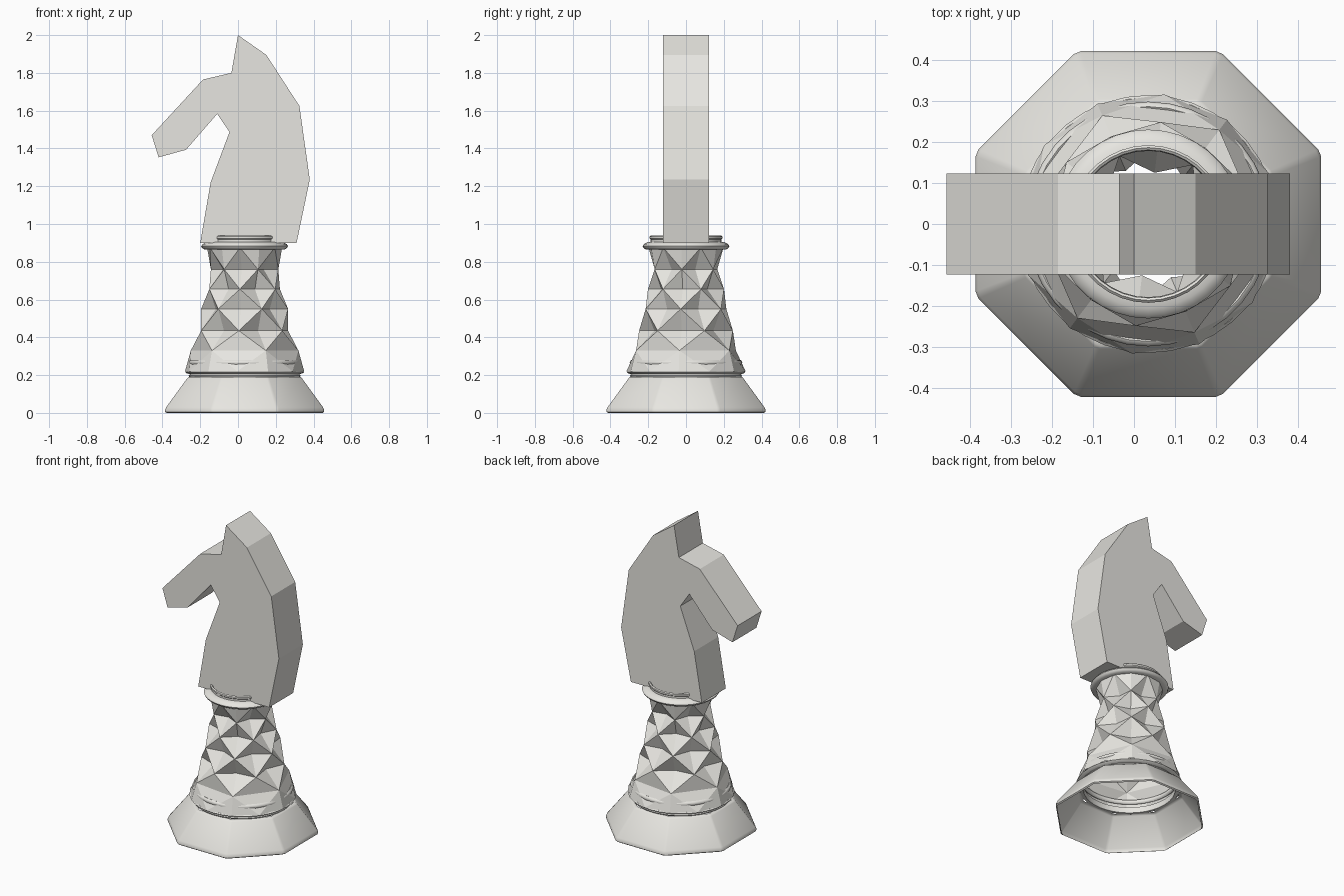
import bpy, bmesh, math

if "Cube" in bpy.data.objects:
    bpy.data.objects.remove(bpy.data.objects["Cube"])

CX = 0.035  # axis of the turned foot
mat = bpy.data.materials.new("warm_grey")
mat.diffuse_color = (0.8, 0.79, 0.75, 1)
mat.use_nodes = True
mat.node_tree.nodes["Principled BSDF"].inputs["Base Color"].default_value = mat.diffuse_color


def finish(name, bm, smooth=None):
    me = bpy.data.meshes.new(name)
    bm.to_mesh(me)
    bm.free()
    ob = bpy.data.objects.new(name, me)
    bpy.context.collection.objects.link(ob)
    me.materials.append(mat)
    if smooth:
        bpy.ops.object.select_all(action='DESELECT')
        ob.select_set(True)
        bpy.context.view_layer.objects.active = ob
        bpy.ops.object.shade_smooth_by_angle(angle=math.radians(smooth))
    return ob


def ring(bm, r, z, n, start):
    return [bm.verts.new((CX + r * math.cos(math.radians(start + 360 * i / n)),
                          r * math.sin(math.radians(start + 360 * i / n)), z))
            for i in range(n)]


def lathe(name, profile, n, start=0.0, closed=False, smooth=None):
    bm = bmesh.new()
    rings = [ring(bm, r, z, n, start) for r, z in profile]
    pairs = list(zip(rings, rings[1:]))
    if closed:
        pairs.append((rings[-1], rings[0]))
    for a, b in pairs:
        for i in range(n):
            j = (i + 1) % n
            bm.faces.new((a[i], a[j], b[j], b[i]))
    return finish(name, bm, smooth)


# hollow eight-sided foot with softened corners, flats facing the axes
bm = bmesh.new()
k = 1 / math.cos(math.pi / 8)
rings = []
for r, z in [(0.412, 0), (0.42, 0.006), (0.42, 0.016), (0.414, 0.03),
             (0.303, 0.183), (0.296, 0.19), (0.28, 0.19)]:
    pts = []
    for i in range(8):
        corner = math.radians(22.5 + 45 * i)
        for s in (-1, 1):
            a = corner + s * math.radians(1.2)
            rr = r * k * 0.994
            pts.append(bm.verts.new((CX + rr * math.cos(a), rr * math.sin(a), z)))
    rings.append(pts)
for a, b in zip(rings, rings[1:]):
    for i in range(16):
        j = (i + 1) % 16
        bm.faces.new((a[i], a[j], b[j], b[i]))
finish("base", bm, 50)

# rings joining foot and stem
lathe("lower_ring", [(0.27, 0.185), (0.292, 0.188), (0.297, 0.197), (0.29, 0.205),
                     (0.308, 0.21), (0.314, 0.216), (0.308, 0.222), (0.27, 0.222)],
      36, closed=True, smooth=40)

# thin band that breaks through the lowest facets
lathe("facet_band", [(0.286 + 0.012 * math.cos(a * math.pi / 4),
                      0.266 + 0.015 * math.sin(a * math.pi / 4)) for a in range(8)],
      36, closed=True, smooth=50)

# faceted stem: six-point rings, each turned by half a step;
# the diamonds between them are pressed in at their centres
bm = bmesh.new()
foot = ring(bm, 0.318, 0.22, 12, -7)
head = ring(bm, 0.2, 0.875, 12, -7)
levels = [(0.287, 0.33), (0.25, 0.435), (0.232, 0.55), (0.203, 0.655), (0.18, 0.76)]
DENT = [0, 0.035, 0.035, 0.035, 0.03]
rings, mids = [], []
for i, (r, z) in enumerate(levels):
    start = -7 + 30 * (i % 2)
    rings.append(ring(bm, r, z, 6, start))
    mids.append(ring(bm, r * math.cos(math.pi / 6) - DENT[i], z, 6, start + 30))
for cap, row, mid, flip in ((foot, rings[0], mids[0], False), (head, rings[4], mids[4], True)):
    for i in range(6):
        a, b, c = cap[2 * i], cap[2 * i + 1], cap[(2 * i + 2) % 12]
        p, q, m = row[i], row[(i + 1) % 6], mid[i]
        for f in ((a, b, p), (b, m, p), (b, q, m), (b, c, q)):
            bm.faces.new(f[::-1] if flip else f)
for lv in range(4):
    lo, up, lm, um = rings[lv], rings[lv + 1], mids[lv], mids[lv + 1]
    for i in range(6):
        j = (i + 1) % 6
        tip = up[i] if lv % 2 == 0 else up[j]       # above the lower midpoint
        bm.faces.new((lo[i], lm[i], tip))
        bm.faces.new((lm[i], lo[j], tip))
        u, v = up[i], up[j]
        root = lo[j] if lv % 2 == 0 else lo[i]      # below the upper midpoint
        bm.faces.new((root, um[i], u))
        bm.faces.new((root, v, um[i]))
finish("stem", bm)

# collar under the head
lathe("collar", [(0.178, 0.865), (0.212, 0.865), (0.225, 0.873), (0.23, 0.883),
                 (0.223, 0.893), (0.205, 0.903), (0.187, 0.906), (0.187, 0.918),
                 (0.192, 0.923), (0.192, 0.933), (0.186, 0.939), (0.18, 0.935)],
      36, closed=True, smooth=40)

# flat horse head, extruded along y
outline = [(-0.2, 0.9), (0.31, 0.9), (0.38, 1.235), (0.325, 1.625), (0.15, 1.895),
           (0, 2), (-0.035, 1.8), (-0.185, 1.765), (-0.457, 1.47), (-0.42, 1.353),
           (-0.275, 1.393), (-0.11, 1.583), (-0.045, 1.487), (-0.145, 1.22)]
bm = bmesh.new()
face = bm.faces.new([bm.verts.new((x, -0.123, z)) for x, z in outline])
ext = bmesh.ops.extrude_face_region(bm, geom=[face], use_keep_orig=True)
bmesh.ops.translate(bm, vec=(0, 0.246, 0),
                    verts=[g for g in ext["geom"] if isinstance(g, bmesh.types.BMVert)])
bmesh.ops.recalc_face_normals(bm, faces=bm.faces)
finish("horse_head", bm)
